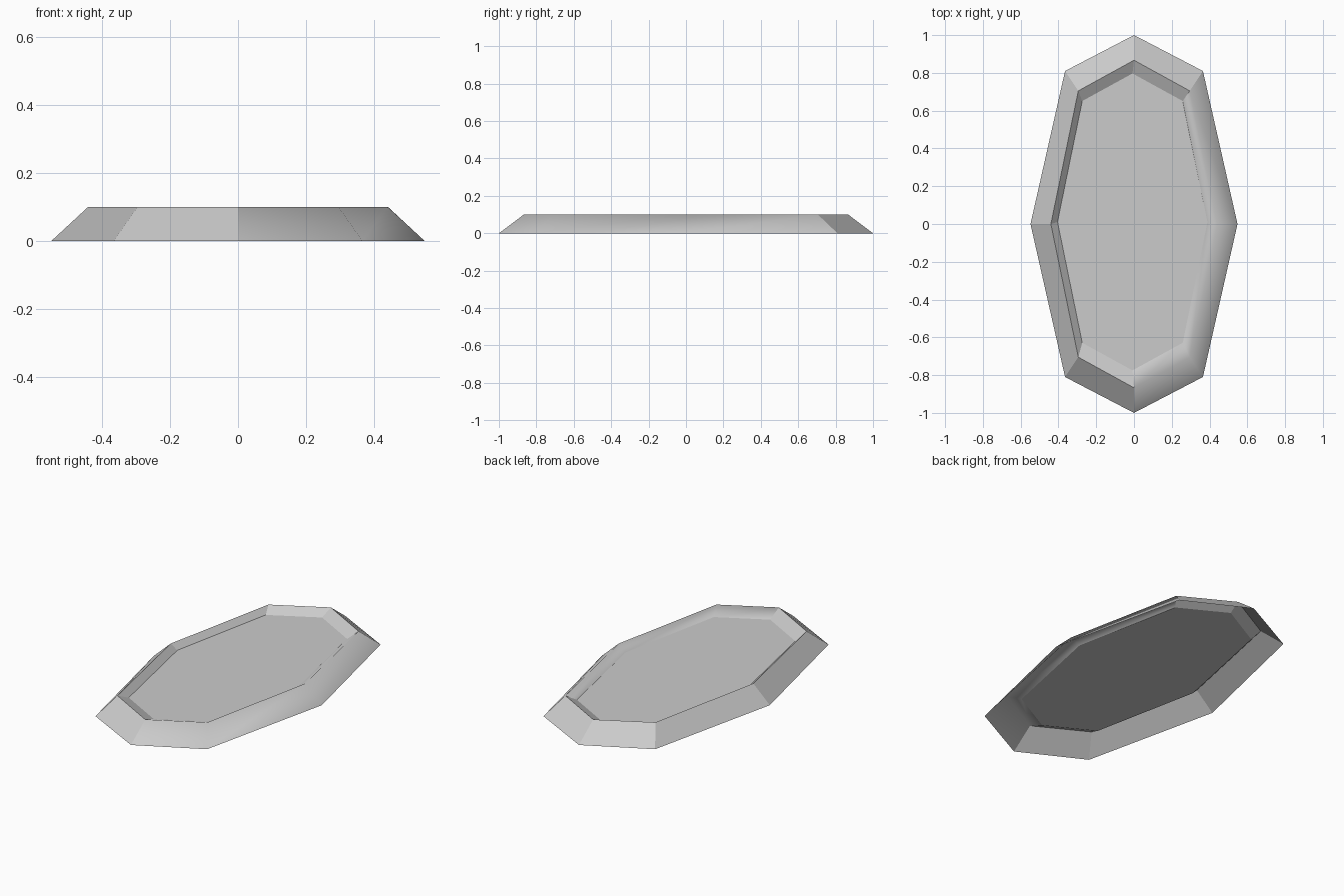
import bpy
import bmesh

default_cube = bpy.data.objects.get("Cube")
if default_cube:
    bpy.data.objects.remove(default_cube, do_unlink=True)

# Plain grey material
grey = bpy.data.materials.new("light grey")
grey.use_nodes = True
colour = (0.6, 0.6, 0.6, 1)
grey.diffuse_color = colour
grey.node_tree.nodes["Principled BSDF"].inputs["Base Color"].default_value = colour


def ring(bm, side_x, corner_x, corner_y, end_y, z, dx=0, dy=0):
    """Elongated octagon, counter-clockwise from the back point."""
    half = [(0, end_y), (-corner_x, corner_y), (-side_x, 0), (-corner_x, -corner_y)]
    points = half + [(-x, -y) for x, y in half]
    return [bm.verts.new((x + dx, y + dy, z)) for x, y in points]


def bridge(bm, low, high):
    """Join two rings with one quad per side."""
    count = len(low)
    return [bm.faces.new((low[i], low[(i + 1) % count], high[(i + 1) % count], high[i]))
            for i in range(count)]


bm = bmesh.new()

# Open-bottomed shell: sloping skirt, sharp rim, recessed floor
base = ring(bm, 0.548, 0.365, 0.81, 1.0, 0)
rim = ring(bm, 0.44, 0.295, 0.705, 0.867, 0.1)
inner = ring(bm, 0.397, 0.266, 0.64, 0.786, 0.065, -0.008, 0.011)
skirt = bridge(bm, base, rim)
lip = bridge(bm, rim, inner)
floor = bm.faces.new(inner)

# The left side and its front corner are softly shaded, the rest is faceted
for faces in (skirt, lip):
    for face in faces[4:7]:
        face.smooth = True
for edge in floor.edges:
    edge.smooth = False
for edge in bm.edges:
    if len({face.smooth for face in edge.link_faces}) > 1:
        edge.smooth = False

mesh = bpy.data.meshes.new("tray")
bm.to_mesh(mesh)
bm.free()
mesh.materials.append(grey)
tray = bpy.data.objects.new("tray", mesh)
bpy.context.collection.objects.link(tray)
